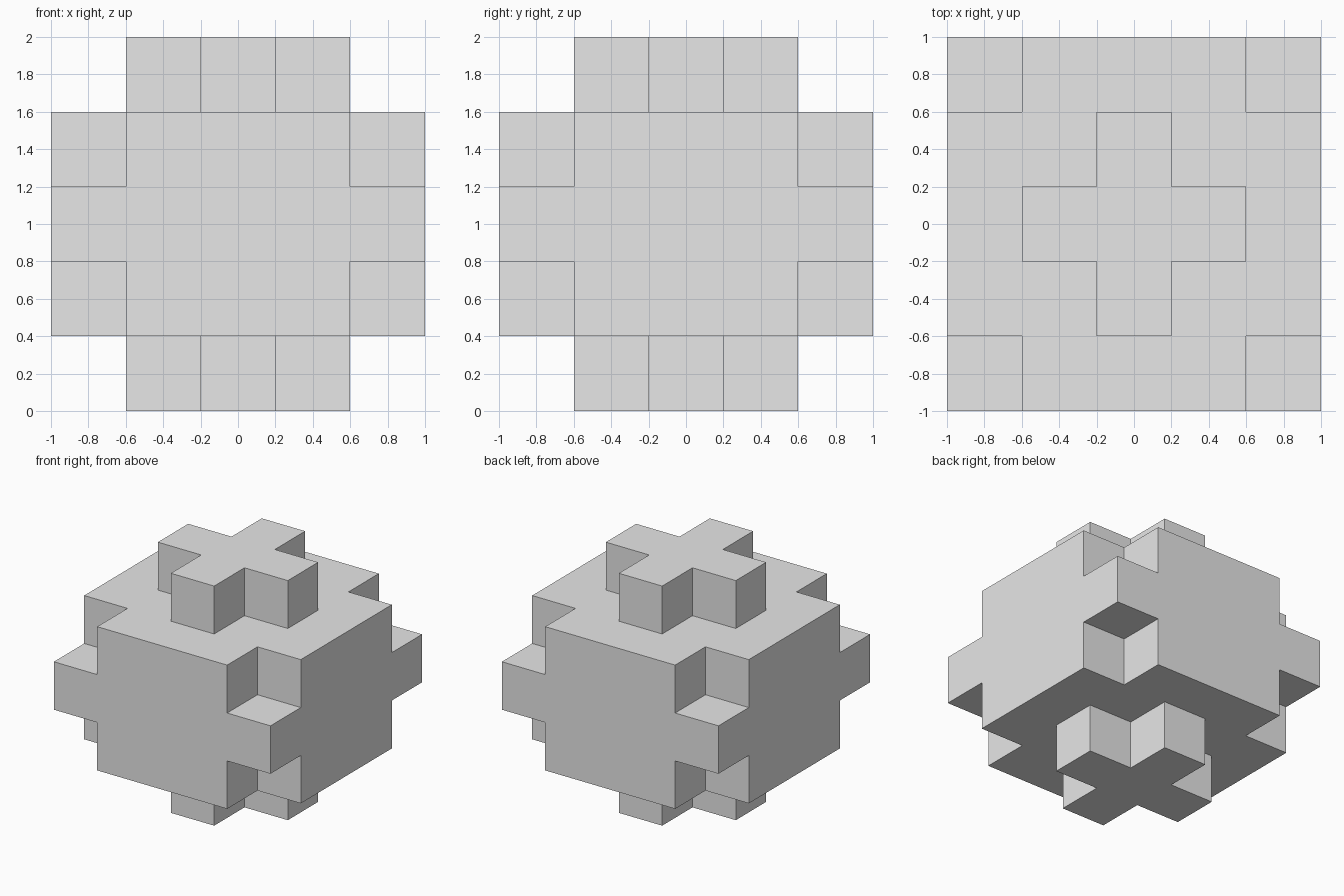
import bpy
import bmesh
from itertools import product
from mathutils import Matrix, Vector

if "Cube" in bpy.data.objects:
    bpy.data.objects.remove(bpy.data.objects["Cube"], do_unlink=True)

grey = bpy.data.materials.new("light grey")
grey.use_nodes = True
grey.diffuse_color = (0.8, 0.8, 0.8, 1)
grey.node_tree.nodes["Principled BSDF"].inputs["Base Color"].default_value = grey.diffuse_color


def make_object(name, bm):
    bmesh.ops.recalc_face_normals(bm, faces=bm.faces)
    mesh = bpy.data.meshes.new(name)
    bm.to_mesh(mesh)
    bm.free()
    mesh.materials.append(grey)
    obj = bpy.data.objects.new(name, mesh)
    bpy.context.collection.objects.link(obj)
    return obj


def make_box(name, centre, size):
    bm = bmesh.new()
    bmesh.ops.create_cube(bm, size=1, matrix=Matrix.LocRotScale(Vector(centre), None, Vector(size)))
    return make_object(name, bm)


def combine(target, tool, operation):
    mod = target.modifiers.new(operation.lower(), "BOOLEAN")
    mod.operation, mod.solver, mod.object = operation, "EXACT", tool
    bpy.context.view_layer.objects.active = target
    bpy.ops.object.modifier_apply(modifier=mod.name)
    bpy.data.objects.remove(tool, do_unlink=True)


# Main block
block = make_box("notched_block", (0, 0, 1), (2, 2, 1.2))

# Square notch at each of the eight corners; cutters overshoot the block
for sx, sy, sz in product((-1, 1), repeat=3):
    cutter = make_box("notch_cutter", (sx * 0.9, sy * 0.9, 1 + sz * 0.5), (0.6, 0.6, 0.6))
    cutter.hide_render = True
    combine(block, cutter, "DIFFERENCE")

# Cross-shaped column showing above and below the block
bm = bmesh.new()
arm = [Vector((0.6, -0.2, 0)), Vector((0.6, 0.2, 0)), Vector((0.2, 0.2, 0))]
outline = [Matrix.Rotation(turn * 1.5707963, 3, "Z") @ p for turn in range(4) for p in arm]
base = bm.faces.new([bm.verts.new(p) for p in outline])
top = bmesh.ops.extrude_face_region(bm, geom=[base])["geom"]
bmesh.ops.translate(bm, vec=(0, 0, 2), verts=[v for v in top if isinstance(v, bmesh.types.BMVert)])
combine(block, make_object("cross_column", bm), "UNION")
